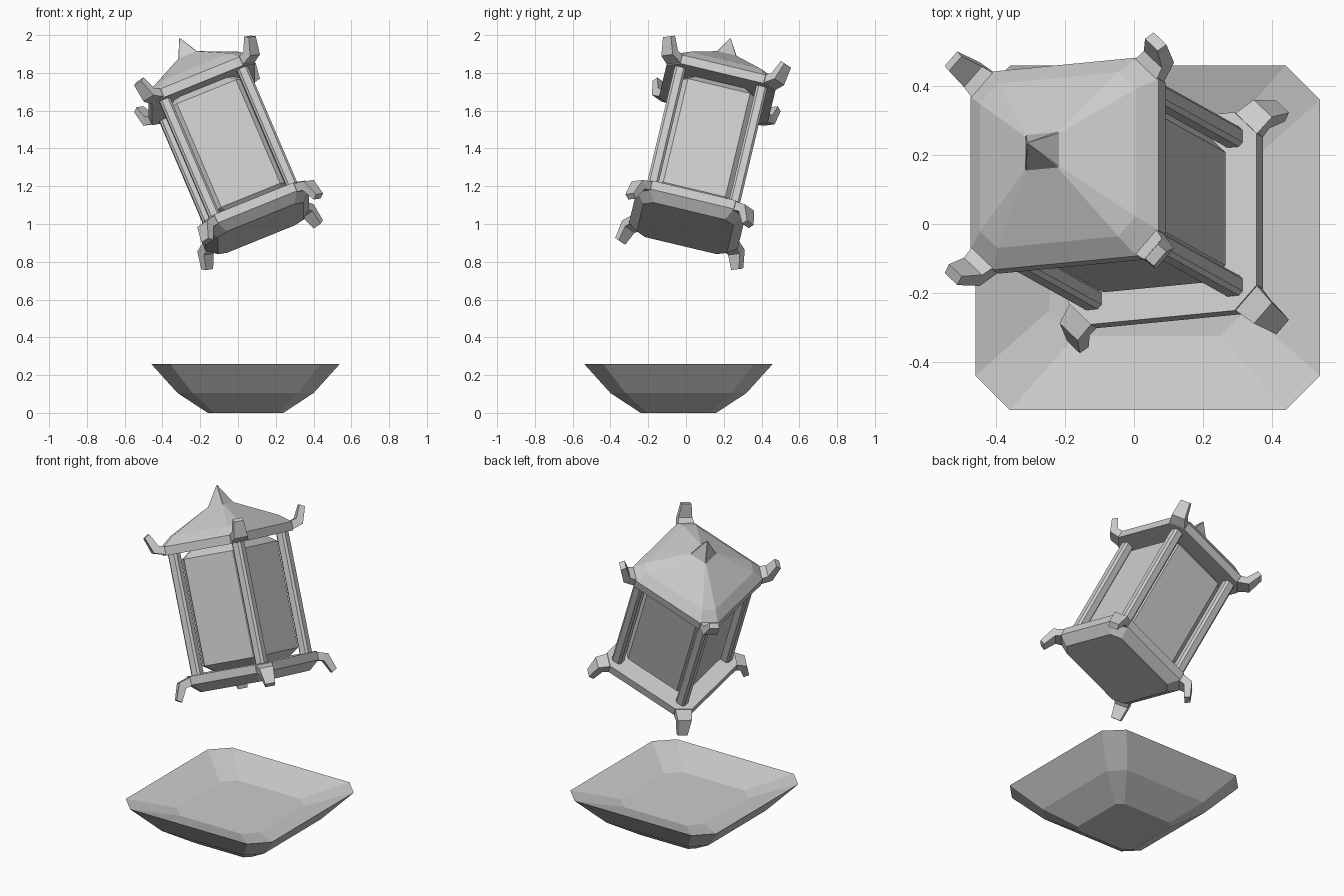
import bpy, bmesh
from math import radians, sqrt
from mathutils import Matrix, Vector

if "Cube" in bpy.data.objects:
    bpy.data.objects.remove(bpy.data.objects["Cube"])

# Tilted frame of the hanging lantern
TILT = (Matrix.Translation((0.125, -0.007, 0.968))
        @ Matrix.Rotation(radians(-13.4), 4, 'X')
        @ Matrix.Rotation(radians(-22.6), 4, 'Y'))
MIRROR = 0.91  # w -> MIRROR - w swaps the top and bottom frames


def octagon(h, c):
    a = h - c
    return [(h, -a), (h, a), (a, h), (-a, h), (-h, a), (-h, -a), (-a, -h), (a, -h)]


def finish(name, bm, mat):
    bmesh.ops.remove_doubles(bm, verts=bm.verts, dist=1e-5)
    bmesh.ops.recalc_face_normals(bm, faces=bm.faces)
    me = bpy.data.meshes.new(name)
    bm.to_mesh(me)
    bm.free()
    ob = bpy.data.objects.new(name, me)
    bpy.context.collection.objects.link(ob)
    ob.matrix_world = mat
    return ob


def loft(name, sections, mat):
    """Skin a list of closed sections (equal point counts) and cap both ends."""
    bm = bmesh.new()
    loops = [[bm.verts.new(p) for p in s] for s in sections]
    n = len(loops[0])
    for a, b in zip(loops, loops[1:]):
        for i in range(n):
            j = (i + 1) % n
            bm.faces.new((a[i], a[j], b[j], b[i]))
    bm.faces.new(loops[0])
    bm.faces.new(loops[-1])
    return finish(name, bm, mat)


def stack(name, rings, mat, cx=0, cy=0):
    """Loft of chamfered squares given as (half width, chamfer, height)."""
    return loft(name, [[(x + cx, y + cy, z) for x, y in octagon(h, c)]
                       for h, c, z in rings], mat)


# Bowl with shallow inside floor
stack("bowl", [(0.20, 0.035, 0), (0.36, 0.08, 0.105), (0.50, 0.10, 0.26), (0.285, 0.075, 0.19)],
      Matrix.Translation((0.04, -0.04, 0)))

# Roof with eave band, slopes and finial
stack("roof", [(0.296, 0.07, 0.80), (0.296, 0.07, 0.85), (0.245, 0.055, 0.90),
               (0.053, 0.004, 1.02), (0.002, 0.0005, 1.13)], TILT)

# Base: band and bevelled underside
stack("base", [(0.296, 0.07, 0.11), (0.296, 0.07, 0.06), (0.245, 0.05, 0.01)], TILT)

# Lamp body with tapered ends
stack("lamp_body", [(0.165, 0.035, 0.105), (0.214, 0.045, 0.15),
                    (0.214, 0.045, 0.76), (0.165, 0.035, 0.805)], TILT)

# Horn sections along the diagonal: upper point, lower point, half width
HORN = [((0.35, 0.85), (0.35, 0.80), 0.050),
        ((0.40, 0.862), (0.432, 0.825), 0.040),
        ((0.436, 0.935), (0.465, 0.918), 0.028)]


def horn(name, sx, sy, flip):
    out = Vector((sx, sy, 0)) / sqrt(2)
    side = Vector((-sy, sx, 0)) / sqrt(2)
    secs = []
    for up, low, hw in HORN:
        pts = []
        for (r, w), s in ((up, -hw), (up, hw), (low, hw), (low, -hw)):
            pts.append(out * r + side * s + Vector((0, 0, MIRROR - w if flip else w)))
        secs.append(pts)
    loft(name, secs, TILT)


# Corner posts and curled horns
for sx, nx in ((-1, "left"), (1, "right")):
    for sy, ny in ((-1, "front"), (1, "back")):
        stack(f"post_{ny}_{nx}", [(0.03, 0.012, 0.10), (0.03, 0.012, 0.81)],
              TILT, 0.222 * sx, 0.222 * sy)
        horn(f"roof_horn_{ny}_{nx}", sx, sy, False)
        horn(f"base_horn_{ny}_{nx}", sx, sy, True)
